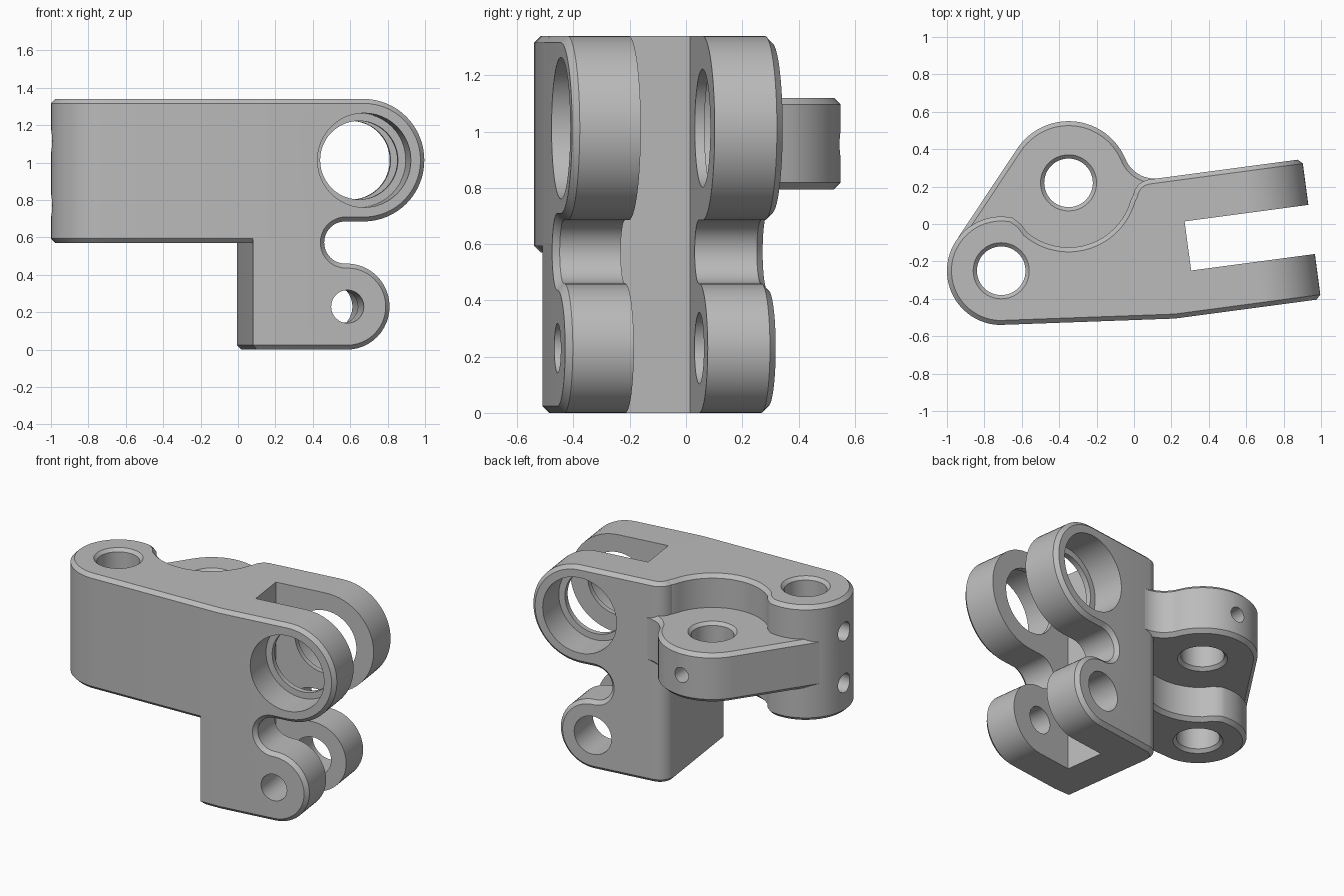
import bpy, bmesh
from math import radians, cos, sin
from mathutils import Matrix, Vector

if "Cube" in bpy.data.objects:
    bpy.data.objects.remove(bpy.data.objects["Cube"])

grey = bpy.data.materials.new("machined grey")
grey.use_nodes = True
grey.diffuse_color = (0.5, 0.5, 0.5, 1)
grey.node_tree.nodes["Principled BSDF"].inputs["Base Color"].default_value = (0.5, 0.5, 0.5, 1)

TURN = radians(7.6)      # fork is turned about z
CHAMFER = 0.024
U = Vector((cos(TURN), sin(TURN), 0))
V = Vector((-sin(TURN), cos(TURN), 0))
# fork frame: local x along the arms, local y up, local z across the arms
FORK = Matrix((U, (0, 0, 1), V)).transposed().to_4x4()
BOSS, BOSS_R = (-0.71, -0.25), 0.29
LUG, LUG_R = (-0.35, 0.22), 0.33


def arc(c, r, a0, a1, n=24):
    angles = [radians(a0 + (a1 - a0) * i / n) for i in range(n + 1)]
    return [(c[0] + r * cos(a), c[1] + r * sin(a)) for a in angles]


def fork_xy(u, v):
    return tuple(U * u + V * v)[:2]


def prism(points, lo, hi, matrix=Matrix()):
    bm = bmesh.new()
    face = bm.faces.new([bm.verts.new((x, y, lo)) for x, y in points])
    grown = bmesh.ops.extrude_face_region(bm, geom=[face])["geom"]
    bmesh.ops.translate(bm, vec=(0, 0, hi - lo),
                        verts=[g for g in grown if isinstance(g, bmesh.types.BMVert)])
    bmesh.ops.transform(bm, matrix=matrix, verts=bm.verts)
    bmesh.ops.recalc_face_normals(bm, faces=bm.faces)
    return bm


def lathe(rings, matrix, n=48):
    bm = bmesh.new()
    loops = [[bm.verts.new((x, y, z)) for x, y in arc((0, 0), r, 0, 360 - 360 / n, n - 1)]
             for r, z in rings]
    for a, b in zip(loops, loops[1:]):
        for i in range(n):
            j = (i + 1) % n
            bm.faces.new((a[i], a[j], b[j], b[i]))
    bm.faces.new(loops[0])
    bm.faces.new(loops[-1])
    bmesh.ops.transform(bm, matrix=matrix, verts=bm.verts)
    bmesh.ops.recalc_face_normals(bm, faces=bm.faces)
    return bm


def chamfer(bm, skip=lambda e: False):
    sharp = [e for e in bm.edges
             if e.calc_face_angle(0) > radians(50) and not skip(e)]
    bmesh.ops.bevel(bm, geom=sharp, offset=CHAMFER, offset_type='OFFSET', segments=1,
                    profile=0.5, affect='EDGES', clamp_overlap=False)
    bmesh.ops.recalc_face_normals(bm, faces=bm.faces)


def make(name, bm):
    mesh = bpy.data.meshes.new(name)
    bm.to_mesh(mesh)
    bm.free()
    mesh.materials.append(grey)
    ob = bpy.data.objects.new(name, mesh)
    bpy.context.collection.objects.link(ob)
    return ob


def finish(ob, cutters):
    bpy.ops.object.select_all(action='DESELECT')
    ob.select_set(True)
    bpy.context.view_layer.objects.active = ob
    for c in cutters:
        mod = ob.modifiers.new(c.name, 'BOOLEAN')
        mod.operation, mod.solver, mod.object = 'DIFFERENCE', 'EXACT', c
        bpy.ops.object.modifier_apply(modifier=mod.name)
    bpy.ops.object.shade_smooth_by_angle(angle=radians(28))


# Main body: round boss, relief around the lug, and a root inside the fork
kink = fork_xy(0.15, -0.53)
front = arc(BOSS, BOSS_R, 268, 78, 36)
outline = (front + [(-0.605, 0.0)] + arc(LUG, 0.345, 230, 345)
           + [(0.012, 0.185), (0.05, 0.22), (0.1, 0.238)]
           + [fork_xy(0.2, 0.225), fork_xy(0.2, -0.53), kink])
bm = prism(outline, 0.57, 1.34)
chamfer(bm)
body = make("main_body", bm)

# Side lug: tangent to the boss on one side, filleted into the fork on the other
lug_outline = (arc(LUG, LUG_R, 146.4, 22.7) + arc((0.111, 0.413), 0.17, 202.7, 277.6, 14)[1:]
               + [(0.15, 0.1), (-0.1, -0.3), (-0.7, -0.3)]
               + arc(BOSS, BOSS_R, 146.4, 146.4, 1)[:1])
bm = prism(lug_outline, 0.795, 1.12)
chamfer(bm)
lug = make("side_lug", bm)

# Fork: side profile with two rounded ends and a concave throat
UPPER, LOWER = (0.61, 1.0125), (0.52, 0.23)
profile = ([(0.012, 0)] + arc(LOWER, 0.23, 270, 450)
           + arc((0.51, 0.5725), 0.1125, 270, 90)
           + arc(UPPER, 0.3275, 270, 450, 32) + [(0.012, 1.34)])
bm = prism(profile, -0.53, 0.225, FORK)
run = Vector(kink) - Vector(front[0])
bmesh.ops.bisect_plane(bm, geom=bm.verts[:] + bm.edges[:] + bm.faces[:],
                       plane_co=(*kink, 0), plane_no=(run.y, -run.x, 0), clear_outer=True)
bmesh.ops.holes_fill(bm, edges=bm.edges, sides=0)
corner = [e for e in bm.edges if all(v.co.x < 0 for v in e.verts)]
bmesh.ops.bevel(bm, geom=corner, offset=0.1, offset_type='OFFSET', segments=8,
                profile=0.5, affect='EDGES')
chamfer(bm, lambda e: all(v.co.x < 0.12 and v.co.y < -0.4 for v in e.verts))
fork = make("fork", bm)


# Bores and slot
def bore(name, centre, lo, hi):
    w, r, c = 0.15, 0.13, 0.02
    rings = [(w, lo - 0.1), (w, lo), (r, lo + c), (r, hi - c), (w, hi), (w, hi + 0.1)]
    return make(name, lathe(rings, Matrix.Translation((*centre, 0))))


def fork_bore(name, centre, rings):
    return make(name, lathe(rings, FORK @ Matrix.Translation((*centre, 0))))


def side_hole(name, centre, z, r, axis):
    return make(name, lathe([(r, 0), (r, 0.6)], Matrix.Translation((*centre, z))
                            @ Matrix.Rotation(radians(-90), 4, axis), 32))


body_cuts = [bore("boss_bore", BOSS, 0.57, 1.34), bore("lug_bore", LUG, 0.795, 1.12),
             side_hole("lug_pin_hole", LUG, 0.955, 0.05, 'X'),
             side_hole("upper_pin_hole", BOSS, 1.115, 0.062, 'Y'),
             side_hole("lower_pin_hole", BOSS, 0.77, 0.062, 'Y')]
slot = [(0.27, -0.1), (1.2, -0.1), (1.2, 1.5), (0.27, 1.5)]
wide, lip = 0.252, 0.21
fork_cuts = [
    make("fork_slot", prism(slot, -0.287, -0.022, FORK)),
    fork_bore("bearing_bore", UPPER, [(wide, -0.7), (wide, -0.322), (lip, -0.322),
                                      (lip, 0.013), (wide, 0.013), (wide, 0.4)]),
    fork_bore("pivot_bore", LOWER, [(0.088, -0.7), (0.088, -0.15), (0.127, -0.15), (0.127, 0.4)])]

finish(body, body_cuts)
finish(lug, body_cuts)
finish(fork, fork_cuts)
for cutter in body_cuts + fork_cuts:
    bpy.data.objects.remove(cutter)
